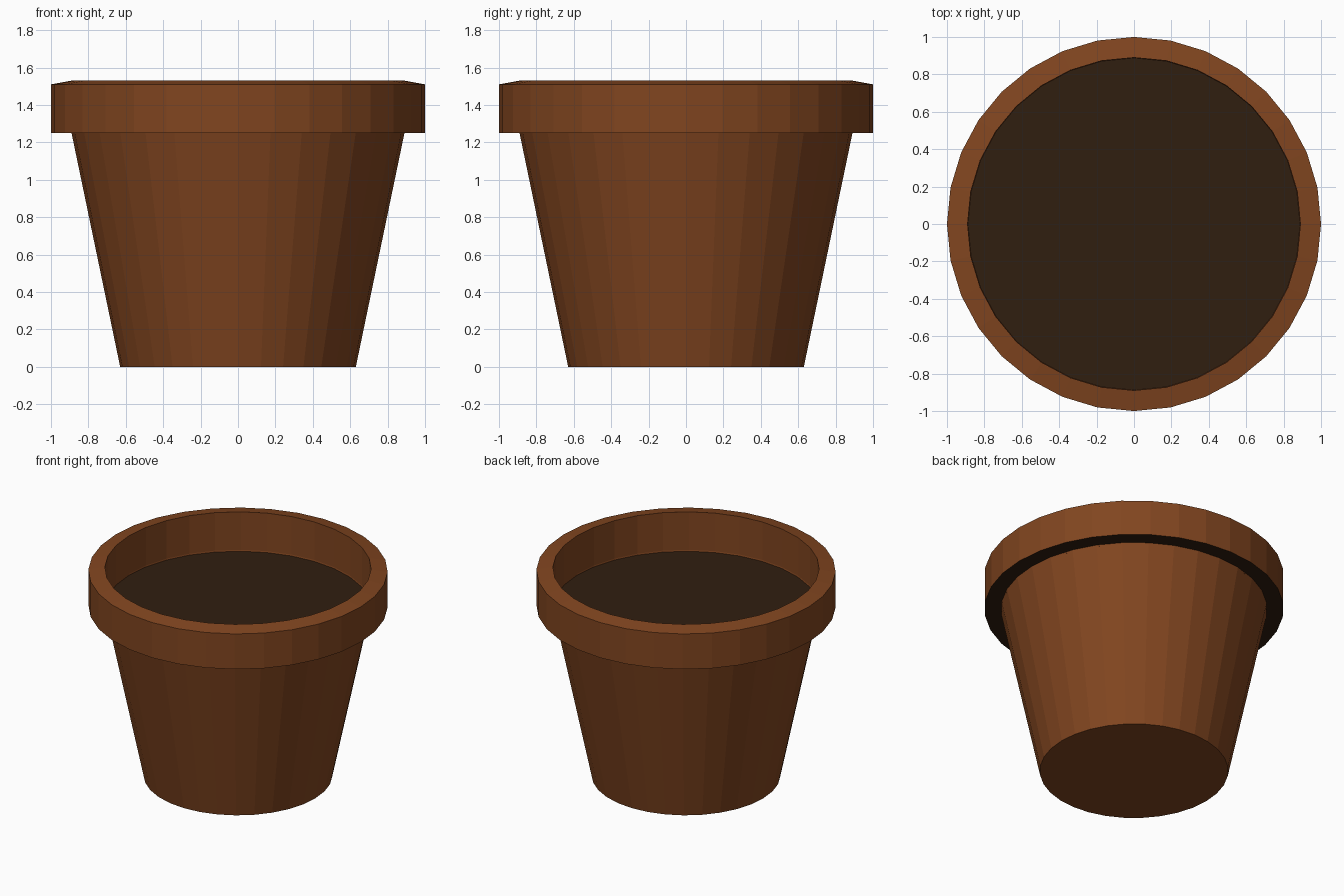
import bpy, bmesh, math

if "Cube" in bpy.data.objects:
    bpy.data.objects.remove(bpy.data.objects["Cube"])

SIDES = 32

def material(name, color):
    m = bpy.data.materials.new(name)
    m.diffuse_color = (*color, 1)
    m.use_nodes = True
    m.node_tree.nodes["Principled BSDF"].inputs["Base Color"].default_value = m.diffuse_color
    return m

clay = material("clay", (0.22, 0.06, 0.014))
soil_mat = material("soil", (0.03, 0.013, 0.005))

def lathe(name, profile, mats, cap=False, dark_band=None):
    """Spin a (radius, z) profile; optionally cap its first ring or darken one band."""
    bm = bmesh.new()
    rings = [[bm.verts.new((r * math.cos(a), r * math.sin(a), z))
              for a in (2 * math.pi * i / SIDES for i in range(SIDES))]
             for r, z in profile]
    for k in range(len(rings) - 1):
        lo, hi = rings[k], rings[k + 1]
        for i in range(SIDES):
            j = (i + 1) % SIDES
            f = bm.faces.new((lo[i], lo[j], hi[j], hi[i]))
            f.material_index = int(k == dark_band)
    if cap:
        bm.faces.new(rings[0][::-1])
    me = bpy.data.meshes.new(name)
    bm.to_mesh(me)
    bm.free()
    for m in mats:
        me.materials.append(m)
    ob = bpy.data.objects.new(name, me)
    bpy.context.collection.objects.link(ob)
    return ob

# Tapered body with closed base
lathe("pot_body", [(0.63, 0), (0.89, 1.25)], [clay], cap=True)

# Rim collar: dark underside, outer wall, sloped lip, inner wall
lathe("pot_rim", [(0.89, 1.25), (1, 1.25), (1, 1.51), (0.89, 1.53), (0.89, 1.25)],
      [clay, soil_mat], dark_band=0)

# Soil surface filling the pot
bpy.ops.mesh.primitive_circle_add(vertices=SIDES, radius=0.888, fill_type='NGON',
                                  location=(0, 0, 1.24), rotation=(0, 0, math.pi / 2))
soil = bpy.context.object
soil.name = "soil"
soil.data.materials.append(soil_mat)
